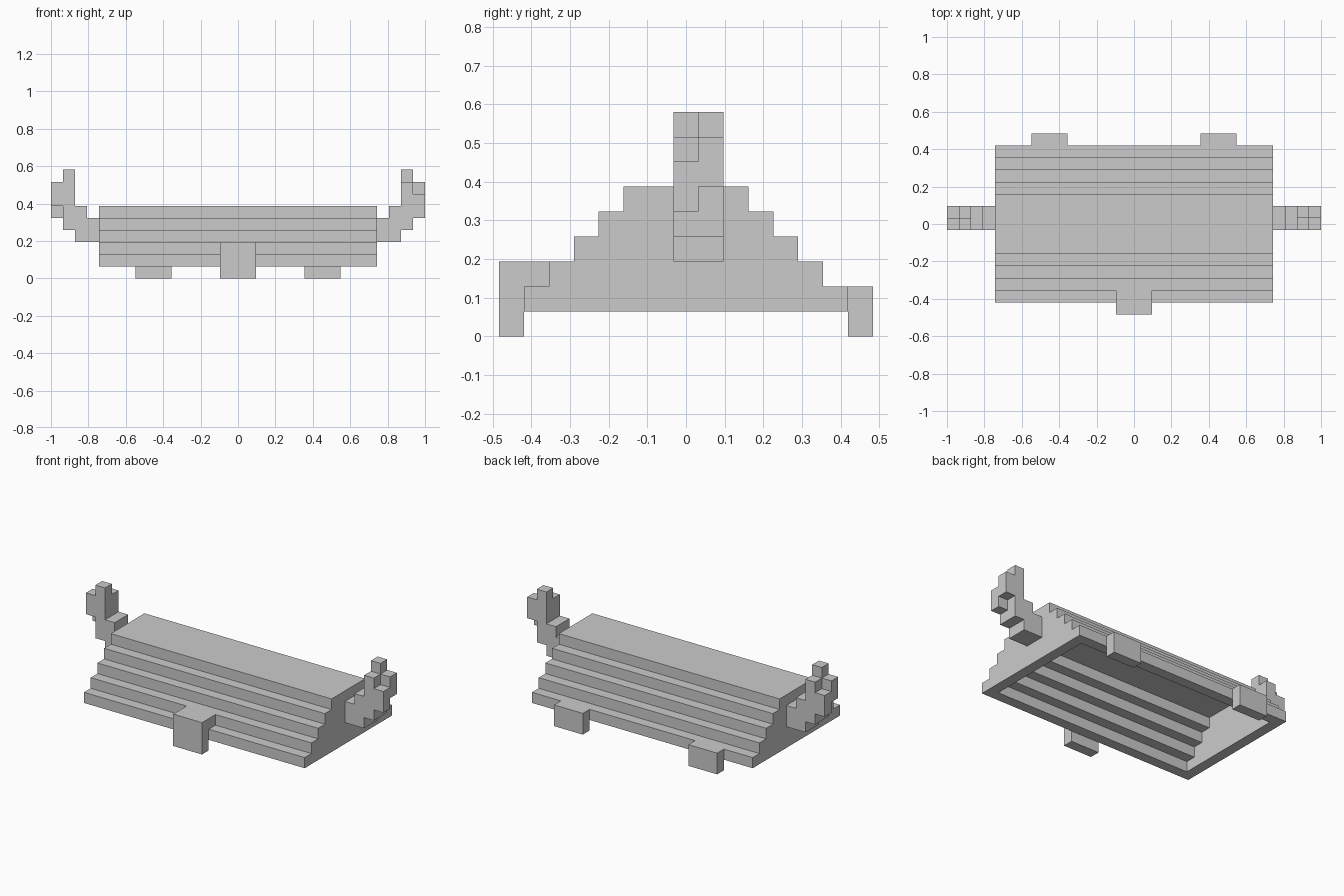
import bpy, bmesh
from mathutils import Vector

if "Cube" in bpy.data.objects:
    bpy.data.objects.remove(bpy.data.objects["Cube"])

U = 2 / 31  # size of one block


def box(x0, x1, y0, y1, z0, z1):
    """All block cells in an inclusive range."""
    return {(x, y, z) for x in range(x0, x1 + 1)
            for y in range(y0, y1 + 1) for z in range(z0, z1 + 1)}


# Hollow stepped lid: each layer is one block narrower per side
lid = set()
for z in range(1, 6):
    lid |= box(-11, 11, z - 7, 7 - z, z, z)
for z in range(1, 5):
    lid -= box(-10, 10, z - 6, 6 - z, z, z)

# Front latch, hooked over the first step
latch = box(-1, 1, -7, -7, 0, 2) | box(-1, 1, -6, -6, 2, 2)

# Back hinges
hinge_right = box(6, 8, 7, 7, 0, 1)

# Curved side horns; the tip differs between the two block rows
horn_right = (box(12, 12, 0, 1, 3, 4) | box(13, 13, 0, 1, 3, 5)
              | box(14, 14, 0, 0, 4, 7) | box(14, 14, 1, 1, 4, 8)
              | box(15, 15, 0, 0, 5, 6) | box(15, 15, 1, 1, 6, 7))

parts = {
    "lid_shell": lid,
    "front_latch": latch,
    "hinge_right": hinge_right,
    "hinge_left": {(-x, y, z) for x, y, z in hinge_right},
    "horn_right": horn_right,
    "horn_left": {(-x, 1 - y, z) for x, y, z in horn_right},
}
filled = set().union(*parts.values())


def build(name, cells):
    """Skin the exposed sides of the cells and merge flat areas."""
    bm = bmesh.new()
    for cell in sorted(cells):
        centre = Vector(cell) + Vector((0, 0, 0.5))
        for axis in range(3):
            for sign in (-1, 1):
                n = Vector((0, 0, 0))
                n[axis] = sign
                if tuple(int(c + d) for c, d in zip(cell, n)) in filled:
                    continue
                a = Vector((0, 0, 0))
                a[(axis + 1) % 3] = 0.5
                b = n.cross(a)
                mid = centre + n / 2
                bm.faces.new([bm.verts.new((mid + s * a + t * b) * U)
                              for s, t in ((-1, -1), (1, -1), (1, 1), (-1, 1))])
    bmesh.ops.remove_doubles(bm, verts=bm.verts, dist=U * 0.01)
    bmesh.ops.dissolve_limit(bm, angle_limit=0.02, verts=bm.verts, edges=bm.edges)
    mesh = bpy.data.meshes.new(name)
    bm.to_mesh(mesh)
    bm.free()
    bpy.context.collection.objects.link(bpy.data.objects.new(name, mesh))


for name, cells in parts.items():
    build(name, cells)
